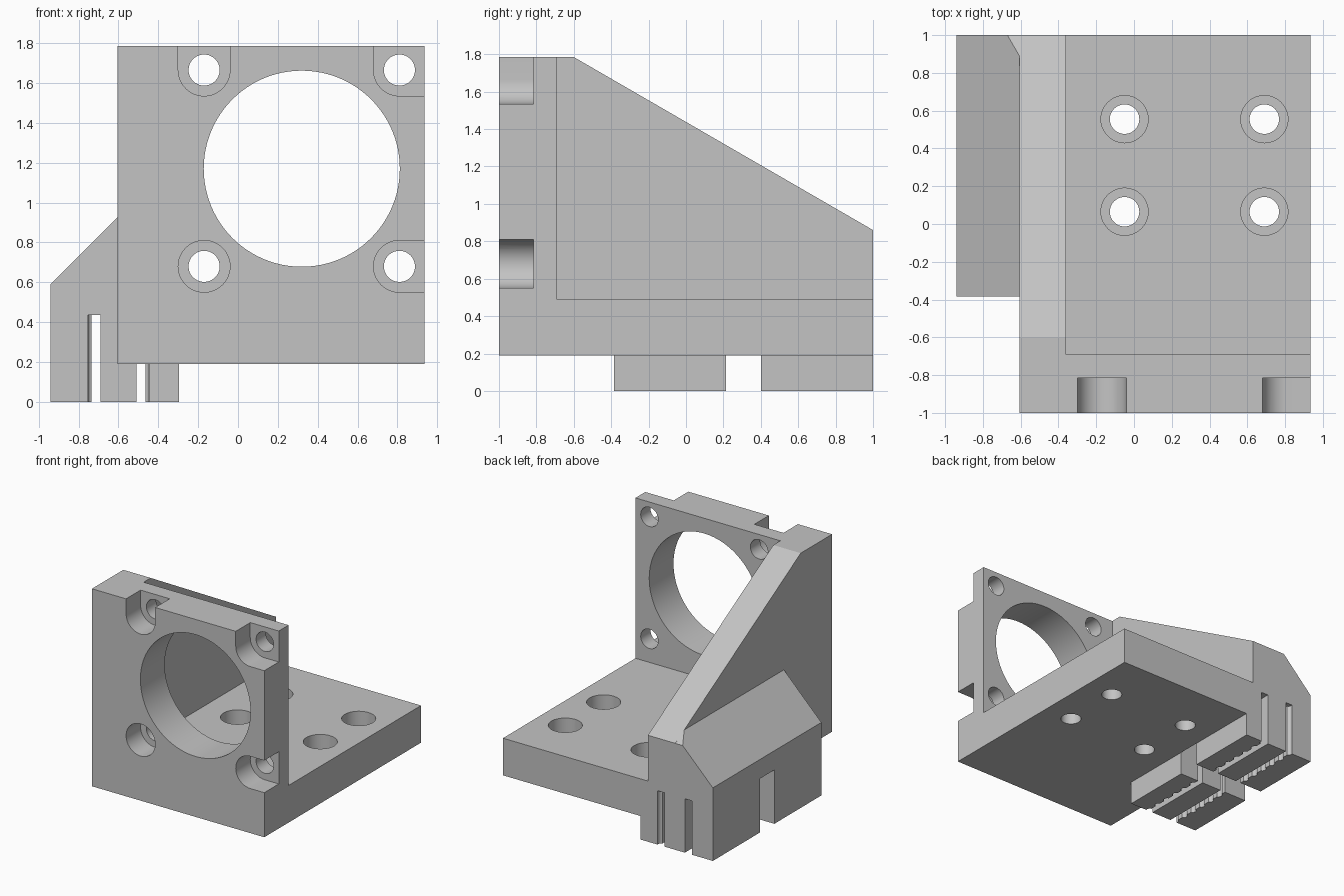
import bpy, bmesh, math
from mathutils import Vector, Matrix

scene_cube = bpy.data.objects.get("Cube")
if scene_cube:
    bpy.data.objects.remove(scene_cube, do_unlink=True)

grey = bpy.data.materials.new("plain grey")
grey.use_nodes = True
colour = (0.55, 0.55, 0.55, 1)
grey.diffuse_color = colour
grey.node_tree.nodes["Principled BSDF"].inputs["Base Color"].default_value = colour


def make(name, bm):
    bmesh.ops.recalc_face_normals(bm, faces=bm.faces)
    mesh = bpy.data.meshes.new(name)
    bm.to_mesh(mesh)
    bm.free()
    mesh.materials.append(grey)
    obj = bpy.data.objects.new(name, mesh)
    bpy.context.collection.objects.link(obj)
    return obj


def add_prism(bm, points, axis, start, end):
    """Extrude a profile: (y, z) along x, or (x, z) along y."""
    place = (lambda p: (start, *p)) if axis == "X" else (lambda p: (p[0], start, p[1]))
    face = bm.faces.new([bm.verts.new(place(p)) for p in points])
    moved = bmesh.ops.extrude_face_region(bm, geom=[face])["geom"]
    step = Vector((end - start, 0, 0) if axis == "X" else (0, end - start, 0))
    bmesh.ops.translate(bm, vec=step, verts=[v for v in moved if isinstance(v, bmesh.types.BMVert)])


def prism(name, points, axis, start, end):
    bm = bmesh.new()
    add_prism(bm, points, axis, start, end)
    return make(name, bm)


def box(name, x, y, z):
    return prism(name, [(x[0], z[0]), (x[1], z[0]), (x[1], z[1]), (x[0], z[1])], "Y", *y)


def cylinders(name, centres, radius, depth, axis="Z", sides=48):
    bm = bmesh.new()
    turn = Matrix.Rotation(math.pi / 2, 4, "X") if axis == "Y" else Matrix()
    for c in centres:
        bmesh.ops.create_cone(bm, cap_ends=True, segments=sides, radius1=radius, radius2=radius,
                              depth=depth, matrix=Matrix.Translation(c) @ turn)
    return make(name, bm)


def combine(target, tool, operation):
    mod = target.modifiers.new("combine", "BOOLEAN")
    mod.operation, mod.solver, mod.object = operation, "EXACT", tool
    bpy.context.view_layer.objects.active = target
    bpy.ops.object.modifier_apply(modifier=mod.name)
    bpy.data.objects.remove(tool, do_unlink=True)


LEFT, RIGHT, FLOOR, TOP = -0.605, 0.935, 0.19, 1.785

# Base and front plate as one L-shaped profile
bracket = prism("motor_bracket", [(-1, FLOOR), (1, FLOOR), (1, 0.49), (-0.69, 0.49),
                                  (-0.69, TOP), (-1, TOP)], "X", LEFT, RIGHT)
# Side gusset
combine(bracket, prism("gusset", [(-1, FLOOR), (1, FLOOR), (1, 0.86), (-0.6, TOP), (-1, TOP)],
                       "X", LEFT, -0.36), "UNION")
# Belt clamp block, trimmed along the gusset slope
clamp = prism("belt_clamp", [(-0.94, 0), (-0.94, 0.59), (LEFT, 0.925), (-0.5, 0.925),
                             (-0.5, 0.3), (-0.295, 0.3), (-0.295, 0)], "Y", -0.385, 1)
combine(clamp, prism("slope_cutter", [(-0.6, TOP), (1.2, 0.744), (1.2, 2)], "X", -1.2, 0), "DIFFERENCE")
combine(bracket, clamp, "UNION")

# Large round opening and corner screw holes
combine(bracket, cylinders("opening_cutter", [(0.32, -0.85, 1.17)], 0.492, 0.6, "Y", 96), "DIFFERENCE")
xs, zs = (-0.17, 0.81), (0.68, 1.665)
corners = [(x, z) for x in xs for z in zs]
combine(bracket, cylinders("screw_cutter", [(x, -0.85, z) for x, z in corners], 0.078, 0.6, "Y"), "DIFFERENCE")

# Screw head recesses, open to the nearby outer edges
recess = (-1.1, -0.815)
R = 0.13
for x, z in corners:
    arc = [(x + R * math.cos(a), z + R * math.sin(a))
           for a in (2 * math.pi * i / 48 for i in range(48))]
    up, side = z > 1, x > 0
    if up and side:
        outline = arc[24:37] + [(1.1, z - R), (1.1, 2), (x - R, 2)]
    elif up:
        outline = arc[24:] + [arc[0], (x + R, 2), (x - R, 2)]
    elif side:
        outline = arc[12:37] + [(1.1, z - R), (1.1, z + R)]
    else:
        outline = arc
    combine(bracket, prism("recess_cutter", outline, "Y", *recess), "DIFFERENCE")

# Counterbored holes in the base
base_holes = [(x, y) for x in (-0.05, 0.69) for y in (0.065, 0.555)]
combine(bracket, cylinders("base_hole_cutter", [(x, y, 0.3) for x, y in base_holes], 0.078, 0.8), "DIFFERENCE")
combine(bracket, cylinders("base_recess_cutter", [(x, y, 0.455) for x, y in base_holes], 0.125, 0.3), "DIFFERENCE")

# Belt slots with a row of rounded tooth cavities along one wall
slot_top = 0.435
for slot, wall in (((-0.735, -0.69), -0.735), ((-0.51, -0.465), -0.465)):
    combine(bracket, box("slot_cutter", slot, (-0.386, 1.1), (-0.1, slot_top)), "DIFFERENCE")
    inward = 0.01 if wall < -0.6 else -0.01
    centres = [(wall + inward, -0.375 + 0.105 * i, slot_top - 0.3) for i in range(14)]
    combine(bracket, cylinders("tooth_cutter", centres, 0.03, 0.6, "Z", 16), "DIFFERENCE")

# Gap splitting the clamp into two jaws
combine(bracket, box("gap_cutter", (-1.1, -0.295), (0.215, 0.4), (-0.1, slot_top)), "DIFFERENCE")

bpy.ops.object.select_all(action="DESELECT")
bracket.select_set(True)
bpy.context.view_layer.objects.active = bracket
bpy.ops.object.shade_smooth_by_angle(angle=math.radians(25))
